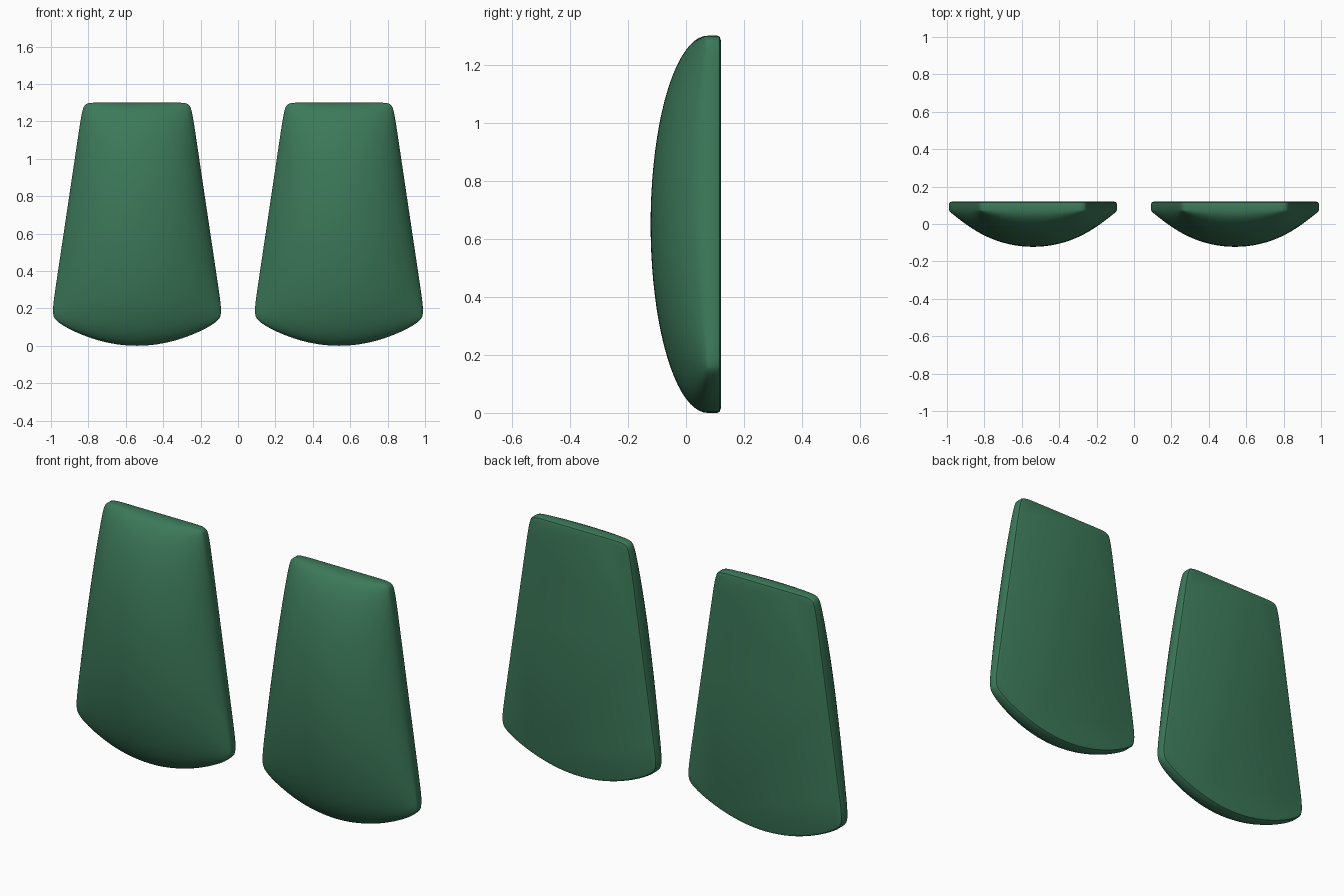
import bpy, bmesh, math
from mathutils import Vector

if "Cube" in bpy.data.objects:
    bpy.data.objects.remove(bpy.data.objects["Cube"])

CX, TOP, ARC = 0.54, 1.30, 0.145      # panel centre, top height, rise of bottom arc
W_BOT, W_TOP = 0.46, 0.288            # half widths
Y_RIM, Y_BACK, BULGE = 0.075, 0.12, 0.197
N = 40

mat = bpy.data.materials.new("green")
mat.diffuse_color = (0.045, 0.19, 0.10, 1)
mat.use_nodes = True
mat.node_tree.nodes["Principled BSDF"].inputs["Base Color"].default_value = mat.diffuse_color


def panel_point(s, t):
    """Map the square (s, t) to the domed flared panel."""
    dome = max(0, 1 - s * s) ** 0.6 * max(0, 1 - t * t) ** 0.5
    k = 1 - 0.03 * abs(s * t) ** 16   # softened corners
    s, t = s * k, t * k
    v = (t + 1) / 2
    zb = ARC * s * s
    return Vector((s * (W_BOT + (W_TOP - W_BOT) * v),
                   Y_RIM - BULGE * dome,
                   zb + (TOP - zb) * v))


def make_panel(name, cx):
    bm = bmesh.new()
    # domed front, rows bunched towards the edges
    c = [-math.cos(math.pi * i / N) for i in range(N + 1)]
    g = [[bm.verts.new(panel_point(s, t)) for s in c] for t in c]
    for j in range(N):
        for i in range(N):
            bm.faces.new((g[j][i], g[j][i + 1], g[j + 1][i + 1], g[j + 1][i]))
    # rim, rounded back edge and flat back
    edges = [e for e in bm.edges if e.is_boundary]
    mid = Vector((0, 0, TOP / 2))
    for y, inset in ((Y_BACK - 0.012, 0), (Y_BACK - 0.004, 0.004), (Y_BACK, 0.012)):
        ret = bmesh.ops.extrude_edge_only(bm, edges=edges)["geom"]
        edges = [e for e in ret if isinstance(e, bmesh.types.BMEdge)]
        for v in (v for v in ret if isinstance(v, bmesh.types.BMVert)):
            v.co.x *= 1 - inset / 0.4
            v.co.z = mid.z + (v.co.z - mid.z) * (1 - inset / 0.65)
            v.co.y = y
        edges = [e for e in edges if e.is_boundary]
    bmesh.ops.contextual_create(bm, geom=edges)
    bmesh.ops.recalc_face_normals(bm, faces=bm.faces)
    me = bpy.data.meshes.new(name)
    bm.to_mesh(me)
    bm.free()
    me.materials.append(mat)
    ob = bpy.data.objects.new(name, me)
    ob.location.x = cx
    bpy.context.collection.objects.link(ob)
    bpy.ops.object.select_all(action='DESELECT')
    ob.select_set(True)
    bpy.context.view_layer.objects.active = ob
    bpy.ops.object.shade_smooth_by_angle(angle=math.radians(40))


for side, name in ((-1, "left_panel"), (1, "right_panel")):
    make_panel(name, side * CX)
